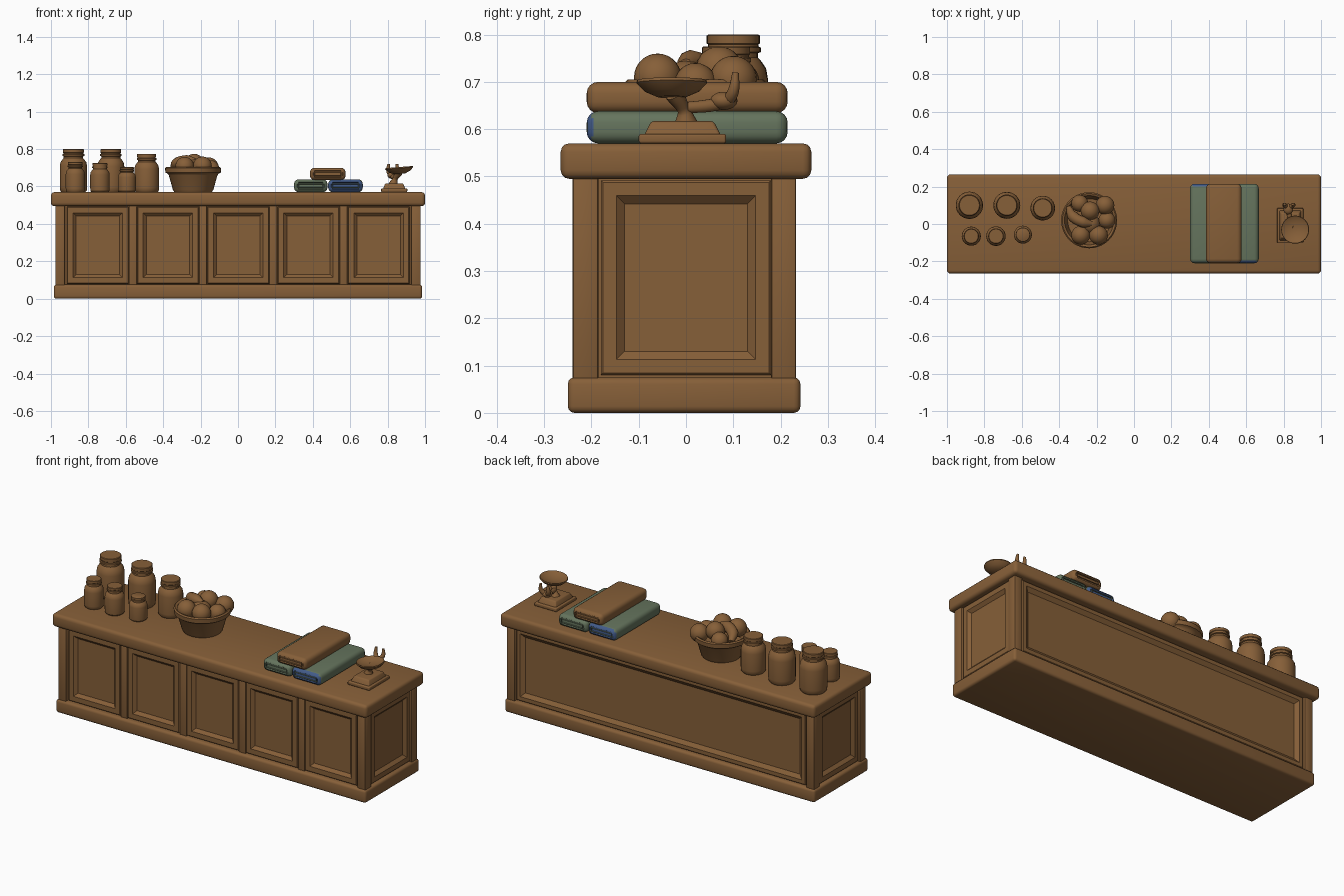
import bpy, bmesh, math
from mathutils import Matrix, Vector

if "Cube" in bpy.data.objects:
    bpy.data.objects.remove(bpy.data.objects["Cube"], do_unlink=True)


def material(name, rgb):
    m = bpy.data.materials.new(name)
    m.use_nodes = True
    m.diffuse_color = (*rgb, 1)
    m.node_tree.nodes["Principled BSDF"].inputs["Base Color"].default_value = (*rgb, 1)
    return m


WOOD = material("warm_brown", (0.24, 0.115, 0.04))
GREEN = material("sage_green", (0.13, 0.175, 0.11))
BLUE = material("denim_blue", (0.055, 0.105, 0.25))


def finish(bm, name, mats=(WOOD,), angle=35):
    bmesh.ops.recalc_face_normals(bm, faces=bm.faces)
    me = bpy.data.meshes.new(name)
    bm.to_mesh(me)
    bm.free()
    for m in mats:
        me.materials.append(m)
    me.shade_smooth()
    me.set_sharp_from_angle(angle=math.radians(angle))
    ob = bpy.data.objects.new(name, me)
    bpy.context.collection.objects.link(ob)
    return ob


def box_mesh(lo, hi, bevel=0.0, segments=3, taper=1.0):
    lo, hi = Vector(lo), Vector(hi)
    bm = bmesh.new()
    bmesh.ops.create_cube(bm, size=1)
    for v in bm.verts:
        if v.co.z > 0:
            v.co.x *= taper
            v.co.y *= taper
        v.co = (lo + hi) / 2 + v.co * (hi - lo)
    if bevel:
        bmesh.ops.bevel(bm, geom=bm.edges[:], offset=bevel, segments=segments,
                        profile=0.5, affect="EDGES")
    return bm


def box(name, lo, hi, bevel=0.0, **kw):
    return finish(box_mesh(lo, hi, bevel, **kw), name)


def panel(name, width, z0, z1, at, turn, border, slope, depth):
    """Framed panel with a sloping recess, facing -y before turning."""
    bm = box_mesh((-width / 2, 0, z0), (width / 2, 0.03, z1))
    front = [f for f in bm.faces if f.normal.y < -0.9]
    bmesh.ops.inset_region(bm, faces=front, thickness=0.006, depth=0.004)
    bmesh.ops.inset_region(bm, faces=front, thickness=border)
    bmesh.ops.inset_region(bm, faces=front, thickness=slope, depth=-depth)
    bm.transform(Matrix.Translation((*at, 0)) @ Matrix.Rotation(turn, 4, "Z"))
    return finish(bm, name, angle=20)


def lathe(name, profile, at, steps=32, tilt=0.0):
    bm = bmesh.new()
    verts = [bm.verts.new((r, 0, z)) for r, z in profile]
    edges = [bm.edges.new(p) for p in zip(verts, verts[1:])]
    bmesh.ops.spin(bm, geom=verts + edges, cent=(0, 0, 0), axis=(0, 0, 1),
                   angle=math.tau, steps=steps)
    bmesh.ops.remove_doubles(bm, verts=bm.verts, dist=0.0002)
    bm.transform(Matrix.Translation(at) @ Matrix.Rotation(tilt, 4, "Y"))
    return finish(bm, name)


def ball(name, at, radius, stretch=(1, 1, 1)):
    bm = bmesh.new()
    bmesh.ops.create_uvsphere(bm, u_segments=24, v_segments=14, radius=radius)
    bm.transform(Matrix.Translation(at) @ Matrix.Diagonal((*stretch, 1)))
    return finish(bm, name, angle=60)


def tube(name, points, radii):
    cu = bpy.data.curves.new(name, "CURVE")
    cu.dimensions = "3D"
    cu.bevel_depth = 1
    cu.bevel_resolution = 3
    cu.use_fill_caps = True
    cu.resolution_u = 6
    sp = cu.splines.new("BEZIER")
    sp.bezier_points.add(len(points) - 1)
    for p, co, r in zip(sp.bezier_points, points, radii):
        p.co, p.radius = co, r
        p.handle_left_type = p.handle_right_type = "AUTO"
    cu.materials.append(WOOD)
    ob = bpy.data.objects.new(name, cu)
    bpy.context.collection.objects.link(ob)
    return ob


# Counter carcass
TOP = 0.57
box("plinth", (-0.985, -0.25, 0), (0.985, 0.242, 0.075), 0.014)
box("carcass", (-0.955, -0.215, 0.06), (0.955, 0.21, 0.5))
box("countertop", (-1, -0.265, 0.495), (1, 0.265, TOP), 0.018)
for sx, side in ((-1, "right"), (1, "left")):
    for y0, y1, end in ((-0.24, -0.185, "front"), (0.18, 0.233, "back")):
        x0, x1 = sorted((sx * 0.925, sx * 0.977))
        box(f"{end}_{side}_post", (x0, y0, 0.06), (x1, y1, 0.5), 0.006, segments=2)

# Front doors with stiles between them
for i in range(5):
    x = -0.75 + i * 0.3755
    panel(f"door_{i + 1}", 0.33, 0.08, 0.492, (x, -0.229), 0, 0.04, 0.024, 0.016)
    if i < 4:
        box(f"stile_{i + 1}", (x + 0.167, -0.231, 0.07), (x + 0.208, -0.2, 0.5), 0.003)

# Back and end panels
panel("back_panel", 1.84, 0.08, 0.492, (0, 0.223), math.pi, 0.03, 0.03, 0.016)
panel("right_end_panel", 0.36, 0.08, 0.492, (-0.967, 0), -math.pi / 2, 0.04, 0.025, 0.016)
panel("left_end_panel", 0.36, 0.08, 0.492, (0.967, 0), math.pi / 2, 0.04, 0.025, 0.016)

# Lidded jars: x, y, radius, height
JARS = [(-0.88, 0.1, 0.073, 0.23), (-0.68, 0.1, 0.072, 0.23), (-0.488, 0.085, 0.066, 0.205),
        (-0.87, -0.065, 0.051, 0.16), (-0.738, -0.065, 0.052, 0.155),
        (-0.594, -0.057, 0.048, 0.133)]
JAR_PROFILE = [(0, 0), (0.88, 0), (0.98, 0.04), (1, 0.12), (1, 0.6), (0.95, 0.69),
               (0.8, 0.76), (0.71, 0.79), (0.71, 0.83), (0.8, 0.84), (0.8, 0.88),
               (0.73, 0.89), (0.73, 0.91), (0.77, 0.92), (0.77, 0.99), (0.73, 1), (0, 1)]
for i, (x, y, r, h) in enumerate(JARS):
    lathe(f"jar_{i + 1}", [(a * r, b * h) for a, b in JAR_PROFILE], (x, y, TOP))

# Fruit bowl
bowl = (-0.24, 0.02, TOP)
lathe("bowl", [(0, 0), (0.1, 0), (0.108, 0.012), (0.13, 0.09), (0.138, 0.1), (0.148, 0.104),
               (0.15, 0.128), (0.143, 0.135), (0.132, 0.13), (0.115, 0.07), (0, 0.06)], bowl, 40)
FRUIT = [(-0.29, 0.11, 0.7, 0.045), (-0.155, 0.1, 0.705, 0.05), (-0.235, 0.07, 0.725, 0.05),
         (-0.145, 0.02, 0.695, 0.045), (-0.285, -0.06, 0.708, 0.05),
         (-0.19, -0.06, 0.71, 0.05), (-0.235, 0, 0.69, 0.055)]
for i, (x, y, z, r) in enumerate(FRUIT):
    ball(f"fruit_{i + 1}", (x, y, z), r)
tube("curved_fruit", [(-0.35, 0.09, 0.7), (-0.325, 0.04, 0.725), (-0.27, 0.01, 0.738),
                      (-0.225, 0.0, 0.735)], [0.014, 0.03, 0.03, 0.014])


# Folded cloths, with one blue end on each lower cloth
def cloth(name, x0, x1, z0, z1, color, blue_end=0):
    bm = box_mesh((x0, -0.21, z0), (x1, 0.215, z1), 0.024, segments=4)
    bm.normal_update()
    ends = [f for f in bm.faces if abs(f.normal.y) > 0.98]
    bmesh.ops.inset_individual(bm, faces=ends, thickness=0.003, depth=-0.006)
    bm.normal_update()
    for f in bm.faces:
        f.material_index = int(f.normal.y * blue_end > 0.5)
    return finish(bm, name, (color, BLUE))


cloth("lower_cloth_right", 0.3, 0.478, TOP, 0.638, GREEN, 1)
cloth("lower_cloth_left", 0.482, 0.667, TOP, 0.638, GREEN, -1)
cloth("upper_cloth", 0.385, 0.575, 0.634, 0.7, WOOD)

# Weighing scale
box("scale_base", (0.765, -0.1, TOP), (0.905, 0.085, 0.59), 0.005)
box("scale_body", (0.775, -0.09, 0.585), (0.895, 0.075, 0.617), 0.006, taper=0.8)
tube("scale_post", [(0.83, 0.0, 0.61), (0.84, -0.005, 0.64), (0.86, -0.025, 0.675)],
     [0.026, 0.013, 0.02])
lathe("scale_dish", [(0, 0), (0.03, 0), (0.058, 0.012), (0.075, 0.03), (0.073, 0.036),
                     (0.052, 0.024), (0, 0.016)], (0.864, -0.03, 0.668), tilt=-0.08)
tube("scale_arm", [(0.84, -0.01, 0.645), (0.83, 0.05, 0.65), (0.82, 0.1, 0.66)],
     [0.012, 0.014, 0.012])
for i, x in enumerate((0.805, 0.85)):
    tube(f"scale_prong_{i + 1}", [(0.825, 0.085, 0.655), (x, 0.1, 0.68), (x, 0.105, 0.72)],
         [0.014, 0.012, 0.007])
ball("scale_weight", (0.825, 0.08, 0.66), 0.024, (1.1, 1.2, 0.8))
